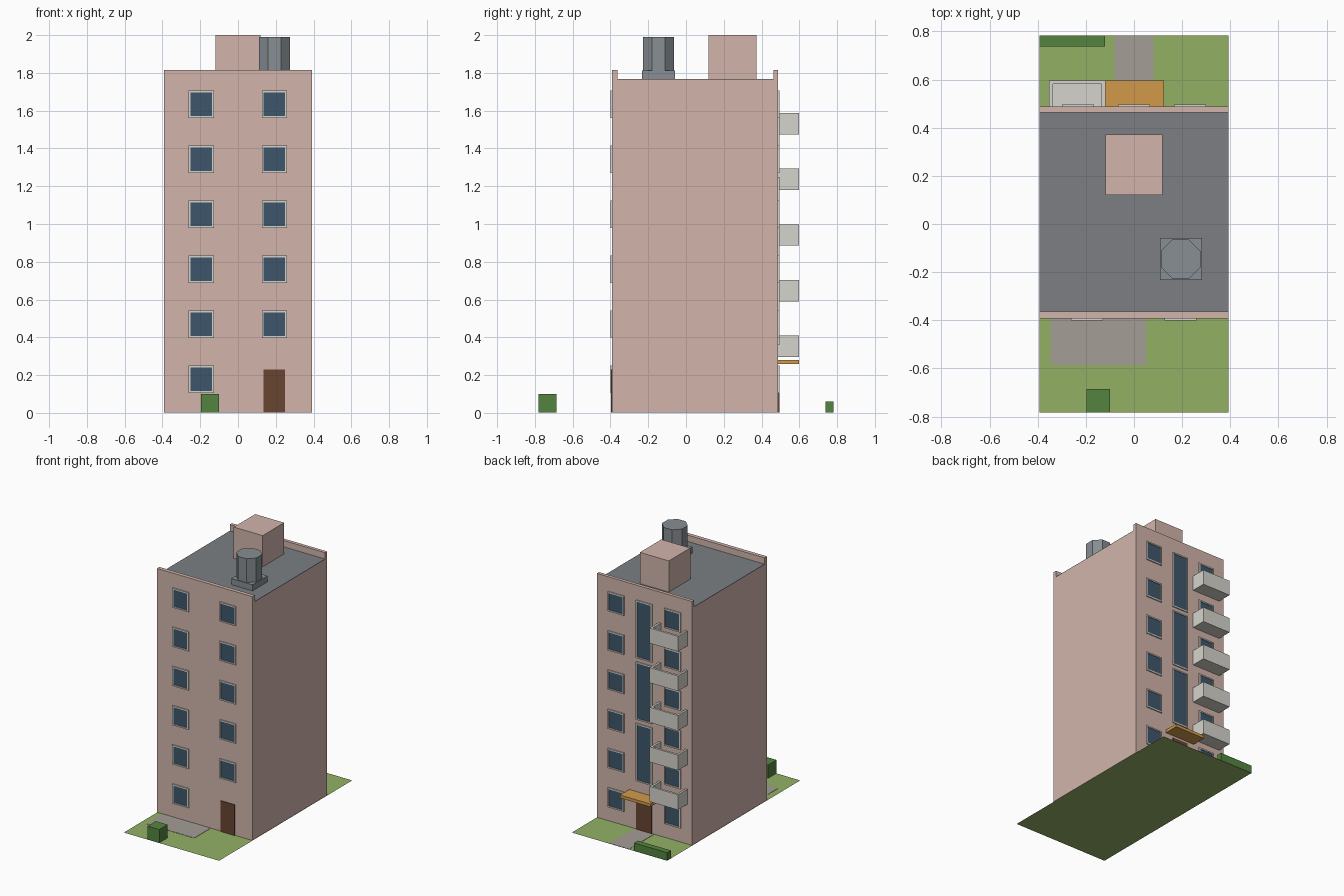
import bpy, bmesh, math
from mathutils import Matrix, Vector

if "Cube" in bpy.data.objects:
    bpy.data.objects.remove(bpy.data.objects["Cube"])


def material(name, hex_code):
    """Make a material from an sRGB hex colour."""
    rgb = [int(hex_code[i:i + 2], 16) / 255 for i in (0, 2, 4)]
    m = bpy.data.materials.new(name)
    m.diffuse_color = [c / 12.92 if c < 0.04 else ((c + 0.055) / 1.055) ** 2.4 for c in rgb] + [1]
    m.use_nodes = True
    m.node_tree.nodes["Principled BSDF"].inputs["Base Color"].default_value = m.diffuse_color
    return m


PINK = material("pink_plaster", "D2B5AB")
ROOF = material("roof_felt", "7C7F83")
GLASS = material("glass", "3F566B")
TRIM = material("pale_trim", "D6D4CC")
ORANGE = material("canopy_orange", "D19A4B")
BROWN = material("door_brown", "684531")
GRASS = material("grass", "93B065")
LEAF = material("leaf", "54843F")
PAVING = material("paving", "A49D95")
STEEL = material("steel", "878E93")


def finish(name, bm, mat):
    bmesh.ops.recalc_face_normals(bm, faces=bm.faces)
    me = bpy.data.meshes.new(name)
    bm.to_mesh(me)
    bm.free()
    me.materials.append(mat)
    ob = bpy.data.objects.new(name, me)
    bpy.context.collection.objects.link(ob)
    return ob


def boxes(name, bounds, mat):
    """One object from boxes given as (x0, x1, y0, y1, z0, z1)."""
    bm = bmesh.new()
    for x0, x1, y0, y1, z0, z1 in bounds:
        m = (Matrix.Translation(((x0 + x1) / 2, (y0 + y1) / 2, (z0 + z1) / 2))
             @ Matrix.Diagonal((x1 - x0, y1 - y0, z1 - z0, 1)))
        bmesh.ops.create_cube(bm, size=1, matrix=m)
    return finish(name, bm, mat)


def prism_x(name, profile, half_width, mat):
    """Extrude a (y, z) profile along x."""
    bm = bmesh.new()
    face = bm.faces.new([bm.verts.new((-half_width, y, z)) for y, z in profile])
    ext = bmesh.ops.extrude_face_region(bm, geom=[face])
    verts = [v for v in ext["geom"] if isinstance(v, bmesh.types.BMVert)]
    bmesh.ops.translate(bm, verts=verts, vec=(2 * half_width, 0, 0))
    return finish(name, bm, mat)


def windows(name, openings, wall_y, out):
    """Framed windows on a wall; openings are (x centre, z bottom, z top)."""
    frames, panes = [], []
    w, t = 0.067, 0.010
    fy = sorted((wall_y, wall_y + out * 0.008))
    gy = sorted((wall_y, wall_y + out * 0.003))
    for x, z0, z1 in openings:
        frames += [(x - w, x - w + t, *fy, z0, z1), (x + w - t, x + w, *fy, z0, z1),
                   (x - w + t, x + w - t, *fy, z0, z0 + t),
                   (x - w + t, x + w - t, *fy, z1 - t, z1)]
        panes.append((x - w + t, x + w - t, *gy, z0 + t, z1 - t))
    boxes(name + "_window_frames", frames, TRIM)
    boxes(name + "_window_panes", panes, GLASS)


FRONT, BACK, HALF = -0.392, 0.488, 0.392
ROOF_Z, TOP_Z = 1.768, 1.815

# Plot: lawn, paths and hedges
bm = bmesh.new()
bmesh.ops.create_grid(bm, x_segments=1, y_segments=1, size=0.5,
                      matrix=Matrix.Diagonal((2 * HALF, 1.564, 1, 1)))
finish("lawn", bm, GRASS)
boxes("front_path", [(-0.345, 0.05, -0.585, FRONT, 0.001, 0.003)], PAVING)
boxes("back_path", [(-0.08, 0.08, BACK, 0.782, 0.001, 0.003)], PAVING)
boxes("front_bush", [(-0.197, -0.10, -0.782, -0.685, 0.001, 0.10)], LEAF)
boxes("back_hedge", [(-HALF, -0.12, 0.738, 0.782, 0.001, 0.06)], LEAF)

# Main block with front and back parapets
prism_x("building_walls", [(FRONT, 0.002), (BACK, 0.002), (BACK, TOP_Z), (0.463, TOP_Z),
                           (0.463, ROOF_Z - 0.004), (-0.363, ROOF_Z - 0.004),
                           (-0.363, TOP_Z), (FRONT, TOP_Z)], HALF, PINK)
boxes("roof_deck", [(-HALF, HALF, -0.363, 0.463, ROOF_Z - 0.004, ROOF_Z)], ROOF)

# Rooftop stair house and water tank
boxes("stair_house", [(-0.119, 0.119, 0.12, 0.372, ROOF_Z, 2.0)], PINK)
boxes("tank_base", [(0.108, 0.283, -0.233, -0.058, ROOF_Z, 1.813)], STEEL)
bm = bmesh.new()
r = 0.082 / math.cos(math.pi / 8)
bmesh.ops.create_cone(bm, cap_ends=True, segments=8, radius1=r, radius2=r, depth=0.177,
                      matrix=Matrix.Translation((0.194, -0.146, 1.9015))
                      @ Matrix.Rotation(math.pi / 8, 4, "Z"))
tank = finish("water_tank", bm, STEEL)
# Keep flat sides square to the building, whichever way the cone starts
if max(v.co.x for v in tank.data.vertices) > 0.194 + 0.085:
    tank.data.transform(Matrix.Translation((0.194, -0.146, 0))
                        @ Matrix.Rotation(math.pi / 8, 4, "Z")
                        @ Matrix.Translation((-0.194, 0.146, 0)))

# Windows on both fronts; the tall ones light the stairwell
floors = [(0.105 + 0.2915 * i, 0.25 + 0.2915 * i) for i in range(6)]
windows("front", [(-0.195, *f) for f in floors] + [(0.193, *f) for f in floors[1:]], FRONT, -1)
windows("back", [(s * 0.233, *f) for s in (-1, 1) for f in floors], BACK, 1)
windows("stairwell", [(0, 0.36 + 0.458 * i, 0.79 + 0.458 * i) for i in range(3)], BACK, 1)

# Doors and entrance canopy
boxes("front_door", [(0.135, 0.25, FRONT - 0.006, FRONT, 0.002, 0.23)], BROWN)
boxes("back_door", [(-0.064, 0.064, BACK, BACK + 0.006, 0.002, 0.24)], BROWN)
boxes("entrance_canopy", [(-0.125, 0.125, BACK, 0.597, 0.258, 0.28)], ORANGE)

# Balconies: floor slab, front wall and two side walls
X0, X1, Y1, T = -0.352, -0.119, 0.597, 0.016
for i in range(5):
    z = 0.296 + 0.2945 * i
    boxes(f"balcony_{i + 1}", [
        (X0, X1, BACK, Y1, z, z + 0.016),
        (X0, X1, Y1 - T, Y1, z + 0.016, z + 0.113),
        (X0, X0 + T, BACK, Y1 - T, z + 0.016, z + 0.113),
        (X1 - T, X1, BACK, Y1 - T, z + 0.016, z + 0.113)], TRIM)
